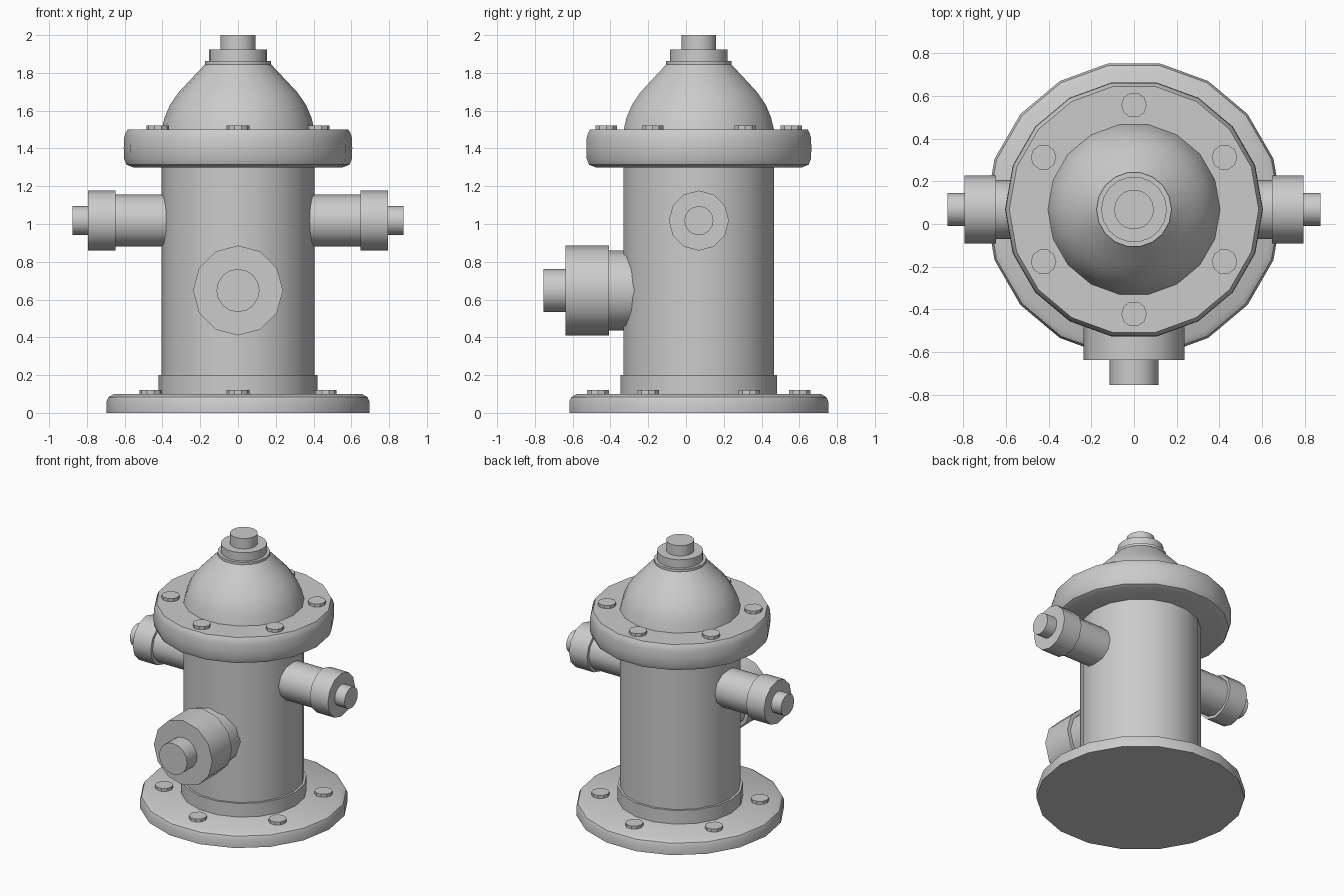
import bpy, bmesh
from math import cos, sin, pi, radians
from mathutils import Matrix, Vector

if "Cube" in bpy.data.objects:
    bpy.data.objects.remove(bpy.data.objects["Cube"])

CY = 0.068  # barrel axis, set back so the front outlet balances the depth


def lathe(name, profile, n, matrix):
    """Closed solid of revolution from (radius, height) points."""
    bm = bmesh.new()
    rings = [[bm.verts.new((r * cos(2 * pi * i / n), r * sin(2 * pi * i / n), z))
              for i in range(n)] for r, z in profile]
    for a, b in zip(rings, rings[1:]):
        for i in range(n):
            j = (i + 1) % n
            bm.faces.new((a[i], a[j], b[j], b[i]))
    bm.faces.new(rings[0][::-1])
    bm.faces.new(rings[-1])
    bm.transform(matrix)
    mesh = bpy.data.meshes.new(name)
    bm.to_mesh(mesh)
    bm.free()
    ob = bpy.data.objects.new(name, mesh)
    bpy.context.collection.objects.link(ob)
    bpy.ops.object.select_all(action='DESELECT')
    bpy.context.view_layer.objects.active = ob
    ob.select_set(True)
    bpy.ops.object.shade_smooth_by_angle(angle=radians(35))
    return ob


def drum(name, r, z0, z1, n, matrix):
    return lathe(name, [(r, z0), (r, z1)], n, matrix)


def bolts(name, ring_radius, z0, z1, start):
    for k in range(6):
        a = start + k * pi / 3
        pos = Vector((ring_radius * cos(a), CY + ring_radius * sin(a), 0))
        drum(f"{name}_{k + 1}", 0.06, z0, z1, 10, Matrix.Translation(pos))


def outlet(name, origin, rotation, pipe, cap, nut, start):
    """Pipe, cap and nut; each given as (radius, outer end)."""
    m = Matrix.Translation(origin) @ rotation
    drum(name + "_pipe", pipe[0], start, pipe[1], 12, m)
    drum(name + "_cap", cap[0], pipe[1], cap[1], 12, m)
    drum(name + "_nut", nut[0], cap[1], nut[1], 16, m)


axis = Matrix.Translation((0, CY, 0))

# Base plate, collar and barrel
lathe("base_plate", [(0.696, 0), (0.696, 0.06), (0.686, 0.083), (0.657, 0.1)], 18, axis)
drum("base_collar", 0.42, 0.1, 0.2, 18, axis)
drum("barrel", 0.404, 0.2, 1.3, 18, axis)

# Upper flange with rounded rim
lathe("upper_flange", [(0.555, 1.3), (0.59, 1.314), (0.603, 1.345), (0.605, 1.4),
                       (0.603, 1.455), (0.596, 1.48), (0.585, 1.5)], 18, axis)

# Dome and stacked top fittings
lathe("dome", [(0.404, 1.5), (0.388, 1.565), (0.36, 1.63), (0.316, 1.695),
               (0.26, 1.755), (0.175, 1.845)], 18, axis)
drum("dome_ring", 0.176, 1.845, 1.863, 18, axis)
drum("top_cap", 0.154, 1.863, 1.924, 18, axis)
drum("top_nut", 0.093, 1.924, 2.0, 18, axis)

# Bolt circles
bolts("base_bolt", 0.534, 0.1, 0.122, pi / 2)
bolts("flange_bolt", 0.49, 1.5, 1.522, pi / 2)

# Side outlets
for side, s in (("right", 1), ("left", -1)):
    outlet(side + "_outlet", (0, CY, 1.018), Matrix.Rotation(s * pi / 2, 4, 'Y'),
           (0.138, 0.648), (0.159, 0.795), (0.077, 0.875), 0.36)

# Large front outlet
outlet("front_outlet", (0, 0, 0.648), Matrix.Rotation(pi / 2, 4, 'X'),
       (0.212, 0.408), (0.238, 0.639), (0.114, 0.755), 0.2)
